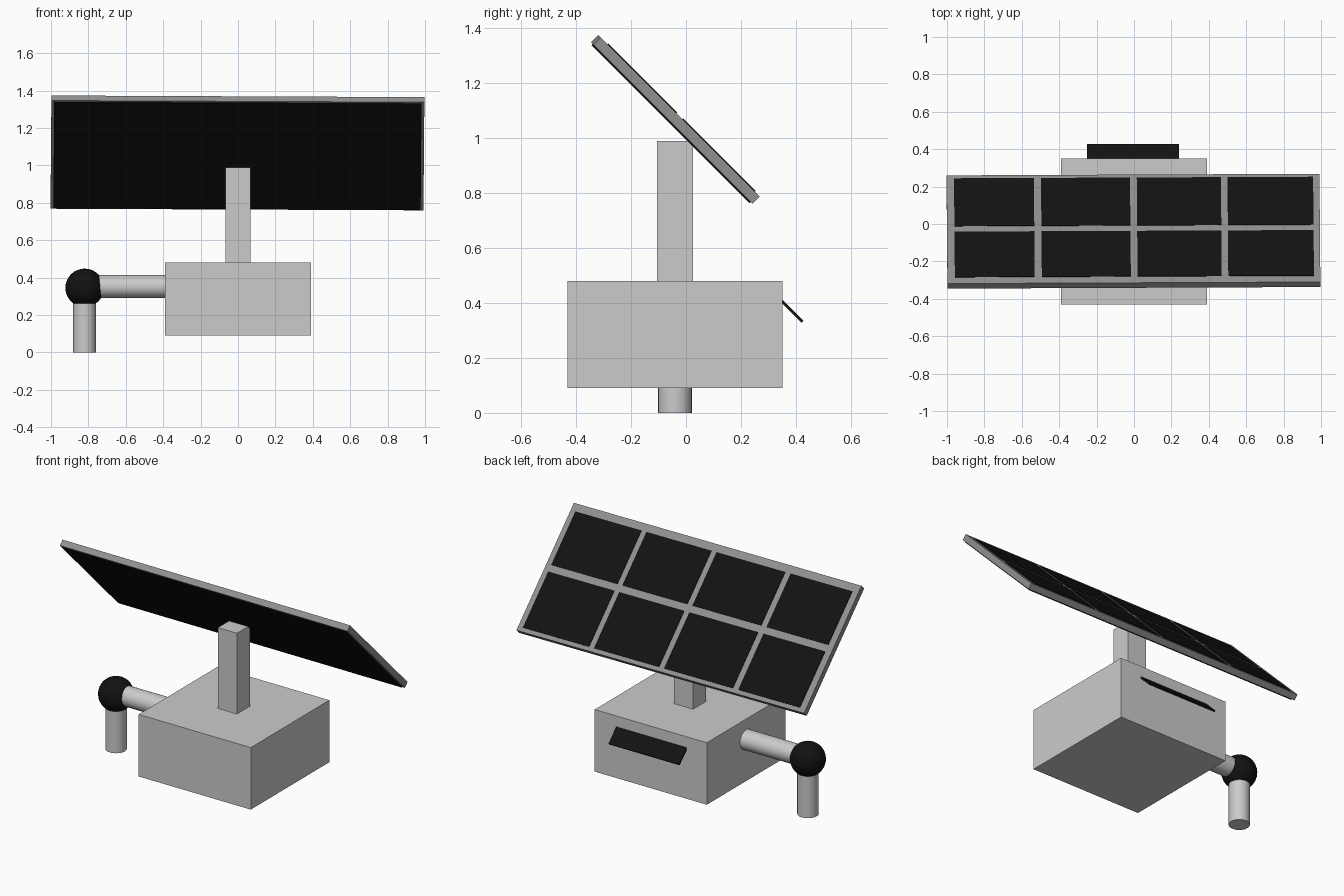
import bpy
from math import radians
from mathutils import Matrix, Vector

if "Cube" in bpy.data.objects:
    bpy.data.objects.remove(bpy.data.objects["Cube"])


def material(name, value):
    m = bpy.data.materials.new(name)
    m.diffuse_color = (value, value, value, 1)
    m.use_nodes = True
    m.node_tree.nodes["Principled BSDF"].inputs["Base Color"].default_value = m.diffuse_color
    return m


black = material("black", 0.006)
dark_grey = material("dark_grey", 0.28)


def finish(name, mat):
    o = bpy.context.object
    o.name = name
    if mat:
        o.data.materials.append(mat)
    return o


def box(name, lo, hi, mat=None, frame=Matrix()):
    """Box between two corners, optionally placed in a tilted frame."""
    lo, hi = Vector(lo), Vector(hi)
    bpy.ops.mesh.primitive_cube_add(size=1)
    o = finish(name, mat)
    o.data.transform(Matrix.Translation((lo + hi) / 2) @ Matrix.Diagonal((*(hi - lo), 1)))
    o.matrix_world = frame
    return o


def rod(name, a, b, radius):
    """Smooth round rod from a to b."""
    a, b = Vector(a), Vector(b)
    bpy.ops.mesh.primitive_cylinder_add(
        vertices=32, radius=radius, depth=(b - a).length, location=(a + b) / 2,
        rotation=(b - a).to_track_quat('Z', 'Y').to_euler())
    bpy.ops.object.shade_smooth_by_angle(angle=radians(30))
    return finish(name, None)


# Body and mast
box("body", (-0.39, -0.43, 0.09), (0.39, 0.35, 0.48))
box("mast", (-0.067, -0.105, 0.47), (0.066, 0.025, 0.988))

# Side arm, ball joint and foot
joint = (-0.82, -0.04, 0.345)
rod("arm", (-0.82, -0.04, 0.352), (-0.38, -0.04, 0.352), 0.061)
rod("foot", (-0.82, -0.04, 0), joint, 0.061)
bpy.ops.mesh.primitive_uv_sphere_add(segments=32, ring_count=16, radius=0.103, location=joint)
bpy.ops.object.shade_smooth()
finish("ball_joint", black)

# Sloping flap on the back of the body
flap = Matrix.Translation((-0.005, 0.385, 0.37)) @ Matrix.Rotation(radians(-45), 4, 'X')
box("back_flap", (-0.245, -0.055, -0.005), (0.245, 0.055, 0.005), black, flap)

# Solar panel: frame slab, backing sheet and a grid of cells, tilted 45 degrees
panel = (Matrix.Translation((-0.003, -0.0385, 1.0665))
         @ Matrix.Rotation(radians(-45), 4, 'X')
         @ Matrix.Rotation(radians(0.35), 4, 'Z'))
box("panel_frame", (-0.997, -0.409, -0.019), (0.997, 0.409, 0.019), dark_grey, panel)
box("panel_backing", (-0.982, -0.4, -0.025), (0.982, 0.4, -0.015), black, panel)
columns = [(-0.957, -0.53), (-0.492, -0.016), (0.02, 0.47), (0.505, 0.963)]
rows = [(-0.362, -0.019), (0.024, 0.384)]
for c, (x0, x1) in enumerate(columns):
    for r, (y0, y1) in enumerate(rows):
        box(f"solar_cell_{r + 1}_{c + 1}", (x0, y0, 0.01), (x1, y1, 0.022), black, panel)
